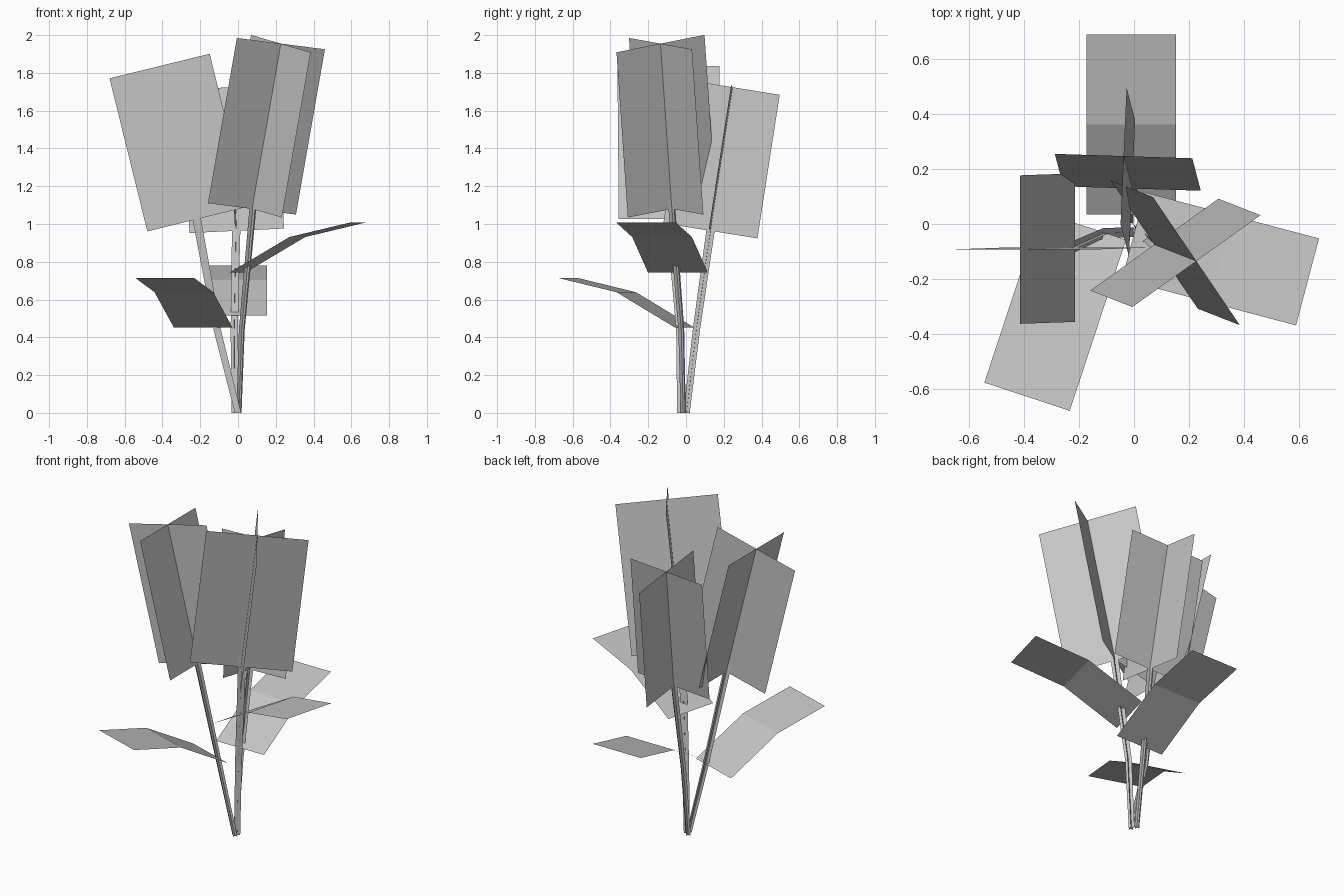
import bpy
from mathutils import Vector

if "Cube" in bpy.data.objects:
    bpy.data.objects.remove(bpy.data.objects["Cube"])

grey = bpy.data.materials.new("soft_grey")
grey.diffuse_color = (0.56, 0.56, 0.56, 1)
grey.use_nodes = True
grey.node_tree.nodes["Principled BSDF"].inputs["Base Color"].default_value = grey.diffuse_color


def add_sheets(name, strips):
    """Each strip is a list of (left, right) point pairs joined by quads."""
    verts, faces = [], []
    for strip in strips:
        start = len(verts)
        for left, right in strip:
            verts += [tuple(left), tuple(right)]
        for i in range(len(strip) - 1):
            a = start + 2 * i
            faces.append((a, a + 1, a + 3, a + 2))
    mesh = bpy.data.meshes.new(name)
    mesh.from_pydata(verts, [], faces)
    mesh.materials.append(grey)
    obj = bpy.data.objects.new(name, mesh)
    bpy.context.collection.objects.link(obj)
    return obj


def ribbon(points, across, widths):
    return [(p - across * w / 2, p + across * w / 2) for p, w in zip(points, widths)]


def flower(tag, centre, half_1, half_2, drop, base, middle):
    """Two crossed petal sheets on a stem of two crossed ribbons."""
    centre, drop = Vector(centre), Vector(drop)
    halves = [Vector(half_1), Vector(half_2)]
    bottom = centre + drop
    add_sheets(tag + "_petals",
               [ribbon([bottom, centre], h, (2, 2)) for h in halves])
    path = [Vector(base), Vector(middle), bottom - drop * 0.06]
    add_sheets(tag + "_stem",
               [ribbon(path, h.normalized(), (0.034, 0.038, 0.045)) for h in halves])
    # keep the foot of the stem level with the ground
    for v in bpy.data.objects[tag + "_stem"].data.vertices:
        if v.co.z < 0.1:
            v.co.z = 0


flower("left_flower", (-0.415, -0.093, 1.836), (0.265, 0, 0.065), (0, 0.27, 0),
       (0.2, 0.007, -0.81), (0.0, -0.03, 0), (-0.11, -0.033, 0.44))
flower("back_flower", (-0.038, 0.247, 1.724), (0.25, -0.008, 0.012), (0.011, 0.249, -0.04),
       (0.031, -0.118, -0.76), (-0.018, 0.003, 0), (-0.02, 0.055, 0.44))
flower("right_flower", (0.227, -0.135, 1.955), (0.158, -0.233, -0.046), (0.233, 0.167, -0.03),
       (-0.153, 0.06, -0.875), (0.005, -0.015, 0), (0.02, -0.025, 0.44))


def leaf(name, inner, direction, z):
    """Folded strip: steep inner half, flatter outer half."""
    out = Vector((direction[0], direction[1], 0)).normalized()
    side = Vector((-out.y, out.x, 0))
    profile = [(0, 0), (0.327, 0.188), (0.655, 0.264)]
    points = [Vector((inner[0], inner[1], z + h)) + out * r for r, h in profile]
    add_sheets(name, [ribbon(points, side, (0.327,) * 3)])


leaf("back_leaf", (-0.01, 0.035), (0, 1), 0.515)
leaf("left_leaf", (-0.184, -0.006), (-0.313, -0.95), 0.451)
leaf("right_leaf", (-0.002, -0.043), (0.967, -0.256), 0.743)
